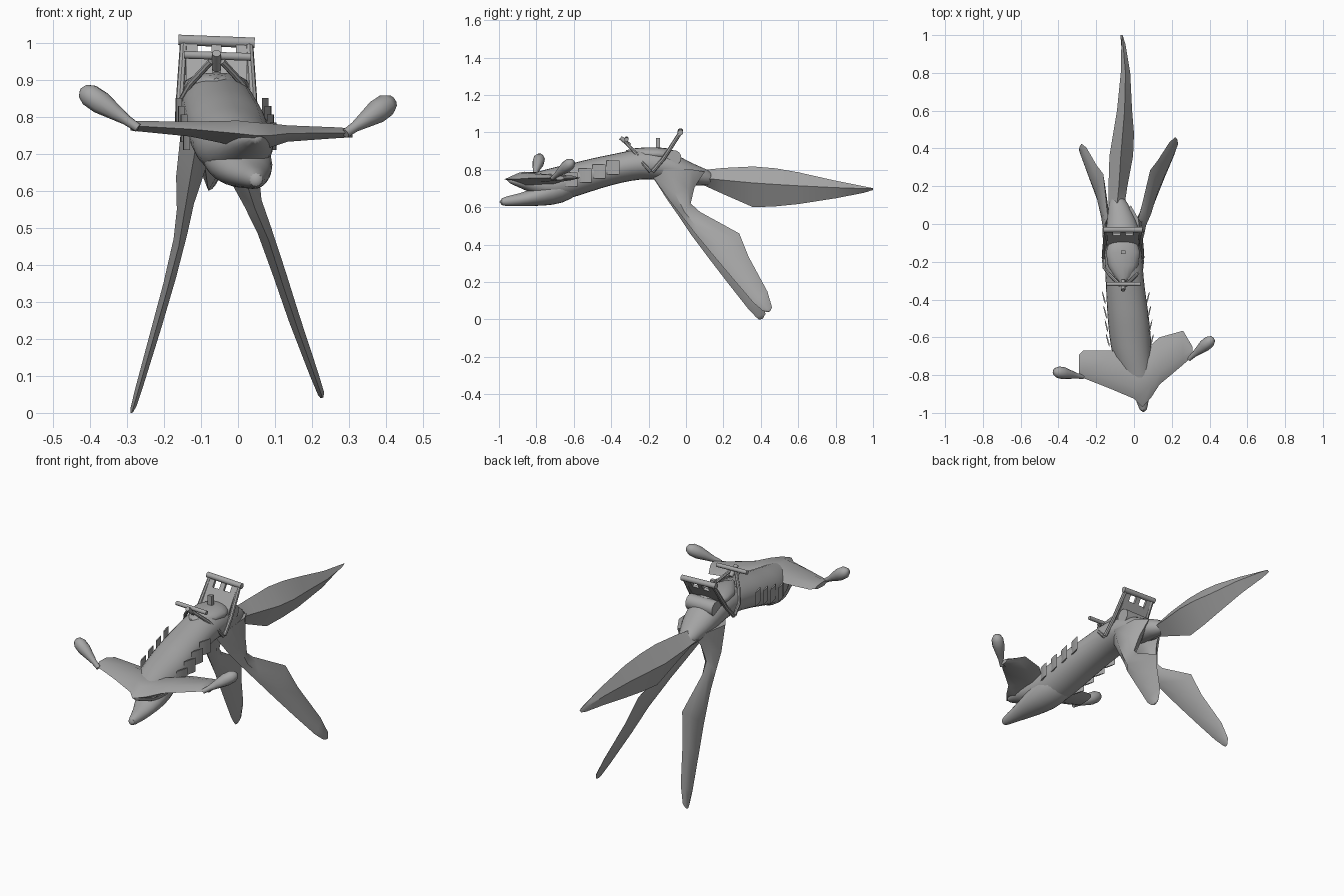
import bpy, bmesh, math
from mathutils import Vector

cube = bpy.data.objects.get("Cube")
if cube:
    bpy.data.objects.remove(cube, do_unlink=True)

grey = bpy.data.materials.new("plain grey")
grey.use_nodes = True
colour = (0.38, 0.38, 0.38, 1)
grey.diffuse_color = colour
grey.node_tree.nodes["Principled BSDF"].inputs["Base Color"].default_value = colour


def finish(name, bm, smooth=40, subdiv=0):
    bmesh.ops.recalc_face_normals(bm, faces=bm.faces)
    mesh = bpy.data.meshes.new(name)
    bm.to_mesh(mesh)
    bm.free()
    mesh.materials.append(grey)
    ob = bpy.data.objects.new(name, mesh)
    bpy.context.collection.objects.link(ob)
    if subdiv:
        ob.modifiers.new("Rounding", "SUBSURF").levels = subdiv
        ob.modifiers["Rounding"].render_levels = subdiv
    bpy.ops.object.select_all(action="DESELECT")
    ob.select_set(True)
    bpy.context.view_layer.objects.active = ob
    bpy.ops.object.shade_smooth_by_angle(angle=math.radians(smooth))
    return ob


def loft(name, rings, smooth=40, subdiv=0):
    """Skin a closed surface through rings with equal point counts."""
    bm = bmesh.new()
    loops = [[bm.verts.new(p) for p in ring] for ring in rings]
    n = len(loops[0])
    for a, b in zip(loops, loops[1:]):
        for i in range(n):
            j = (i + 1) % n
            bm.faces.new((a[i], a[j], b[j], b[i]))
    bm.faces.new(loops[0])
    bm.faces.new(loops[-1])
    return finish(name, bm, smooth, subdiv)


def oval(y, cx, cz, rx, rz, n=12):
    angles = [2 * math.pi * i / n for i in range(n)]
    return [Vector((cx + rx * math.cos(a), y, cz + rz * math.sin(a))) for a in angles]


def lens(front, back, normal, t):
    """Blade cross-section between two edges."""
    f, b, n = Vector(front), Vector(back), Vector(normal) * t
    p, q = f.lerp(b, 0.25), f.lerp(b, 0.75)
    return [f, p + n, q + n * 0.8, b, q - n * 0.8, p - n]


def tube(name, path, radii, n=10):
    pts = [Vector(p) for p in path]
    rings = []
    for i, p in enumerate(pts):
        tangent = pts[min(i + 1, len(pts) - 1)] - pts[max(i - 1, 0)]
        q = tangent.to_track_quat("Z", "Y")
        r = radii[i] if isinstance(radii, list) else radii
        rings.append([p + q @ Vector((r * math.cos(a), r * math.sin(a), 0))
                      for a in (2 * math.pi * k / n for k in range(n))])
    return loft(name, rings)


def box(name, centre, size, tilt=0):
    bm = bmesh.new()
    bmesh.ops.create_cube(bm, size=1)
    for v in bm.verts:
        v.co = Vector(v.co[i] * size[i] for i in range(3))
    ob = finish(name, bm)
    ob.location = centre
    ob.rotation_euler.x = tilt
    return ob


def interp(table, z):
    for (z0, x0), (z1, x1) in zip(table, table[1:]):
        if z >= z1:
            return x0 + (x1 - x0) * (z - z0) / (z1 - z0)
    return table[-1][1]


# Body, from upper snout to the hips
loft("body", [oval(*s) for s in [
    (-.96, .05, .745, .012, .012), (-.88, .035, .735, .055, .035),
    (-.8, .015, .725, .085, .065), (-.7, -.01, .72, .11, .1),
    (-.6, -.02, .745, .115, .095), (-.5, -.03, .775, .115, .092),
    (-.4, -.04, .8, .11, .085), (-.29, -.05, .825, .105, .085),
    (-.2, -.055, .835, .105, .085), (-.1, -.06, .825, .1, .09),
    (-.01, -.06, .785, .09, .075), (.07, -.075, .77, .065, .05),
    (.15, -.09, .75, .04, .04)]], 60, 1)

# Lower jaw
loft("lower_jaw", [oval(*s) for s in [
    (-1, .05, .628, .018, .02), (-.93, .045, .635, .035, .032),
    (-.85, .03, .645, .06, .04), (-.76, .01, .67, .09, .065),
    (-.66, -.01, .70, .1, .085), (-.56, -.02, .74, .09, .07)]], 60, 1)

# Wide flat head fin: x, front y, back y, height, half thickness
loft("head_fin", [lens((x, f, z), (x, b, z), (0, 0, 1), t) for x, f, b, z, t in [
    (-.29, -.80, -.69, .775, .012), (-.27, -.815, -.67, .775, .014),
    (-.13, -.87, -.67, .767, .02), (0, -.925, -.68, .755, .035),
    (.045, -.97, -.66, .75, .035), (.09, -.92, -.64, .75, .032),
    (.135, -.85, -.6, .755, .022), (.26, -.745, -.565, .757, .015),
    (.31, -.70, -.65, .757, .012)]], 50)

# Eye stalks swelling into rounded bulbs
for name, a, b in (("right_eye_stalk", (-.27, -.81, .77), (-.425, -.78, .875)),
                   ("left_eye_stalk", (.29, -.715, .755), (.42, -.605, .845))):
    a, b = Vector(a), Vector(b)
    steps = (0, .2, .4, .65, .85, .96, 1)
    tube(name, [a.lerp(b, s) for s in steps], [.012, .014, .022, .032, .031, .02, .004])

# Tail, a four-sided blade: y, left x, middle x, right x, top, ridge, bottom
loft("tail", [[(m, y, t), (r, y, c), (m - .01, y, b), (l, y, c)] for y, l, m, r, t, c, b in [
    (.0, -.13, -.07, -.01, .82, .77, .72), (.1, -.135, -.09, -.05, .8, .755, .715),
    (.2, -.135, -.08, -.035, .81, .745, .67), (.36, -.13, -.07, -.005, .818, .73, .6),
    (.48, -.11, -.06, 0, .808, .722, .605), (.6, -.09, -.05, -.01, .787, .715, .617),
    (.8, -.07, -.045, -.02, .742, .705, .648), (.95, -.067, -.058, -.045, .712, .70, .677),
    (1, -.064, -.062, -.06, .702, .70, .692)]], 35)

# Hind flippers: front edge y, z and back edge y, z, then half thickness
stations = [(-.19, .78, .1, .79, .055), (-.1, .64, .04, .70, .045), (-.03, .54, .015, .61, .025),
            (.03, .45, .06, .56, .02), (.12, .33, .265, .44, .018), (.22, .2, .31, .31, .016),
            (.33, .06, .405, .12, .012), (.375, .012, .425, .03, .009), (.39, 0, .41, .004, .004)]
sides = {"left_flipper": ([(.8, -.02), (.6, .025), (.45, .09), (.3, .135), (.045, .227)], .04),
         "right_flipper": ([(.8, -.10), (.6, -.135), (.45, -.16), (.3, -.2), (0, -.287)], 0)}
for name, (spread, lift) in sides.items():
    rings = []
    for i, (fy, fz, by, bz, t) in enumerate(stations):
        d = lift * i / (len(stations) - 1)
        fz, bz, fy, by = fz + d, bz + d, fy + d, by + d
        rings.append(lens((interp(spread, fz), fy, fz), (interp(spread, bz), by, bz),
                          (.93, 0, .35), t))
    loft(name, rings, 50)

# Gill flaps along both flanks
for side, label in ((-1, "right"), (1, "left")):
    for i in range(4):
        y = -.6 + i * .075
        x, z = -.022 - i * .007 + side * .108, .745 + i * .022
        loft(f"{label}_gill_{i + 1}", [
            lens((x, y - .05, z - h), (x + side * .018, y + .02, z - h), (side, 0, 0), .004)
            for h in (-.04, 0, .035)])

# Saddle seat, pointed towards the front
mid = -.058
loft("saddle_seat", [oval(y, mid, z, rx, rz, 16) for y, z, rx, rz in [
    (-.32, .885, .012, .02), (-.28, .885, .045, .03), (-.22, .885, .08, .035),
    (-.15, .885, .09, .035), (-.1, .88, .075, .035), (-.07, .875, .04, .03)]], 60)

# Harness straps and backrest arms
for side, label in ((-1, "right"), (1, "left")):
    def at(dx, y, z):
        return (mid + side * dx, y, z)
    tube(f"{label}_front_strap", [at(.102, -.19, .79), at(.1, -.23, .835),
         at(.07, -.27, .89), at(.015, -.325, .95)], .009, 8)
    tube(f"{label}_backrest_arm", [at(.102, -.18, .79), at(.098, -.12, .86),
         at(.088, -.03, 1)], .011, 8)

# Handlebar, its stub and the pommel
tube("handlebar", [(mid - .088, -.318, .968), (mid + .093, -.318, .962)], .011)
tube("handlebar_stub", [(mid, -.30, .93), (mid, -.35, .972)], .012)
box("pommel", (mid, -.15, .935), (.024, .02, .07))

# Backrest panel with two openings, leaning back
tilt = math.atan2(-.09, .14)
box("backrest_panel", (mid, -.085, .915), (.165, .014, .11), tilt)
for i, (dx, w) in enumerate(((-.067, .03), (0, .026), (.067, .03))):
    box(f"backrest_post_{i + 1}", (mid + dx, -.043, .98), (w, .014, .06), tilt)
tube("backrest_top_bar", [(mid - .103, -.03, 1.008), (mid + .103, -.03, 1)], .015)

# Rolled bundle behind the backrest
tube("bundle_roll", [(mid - .08, -.065, .865), (mid + .08, -.065, .865)], .04, 16)
